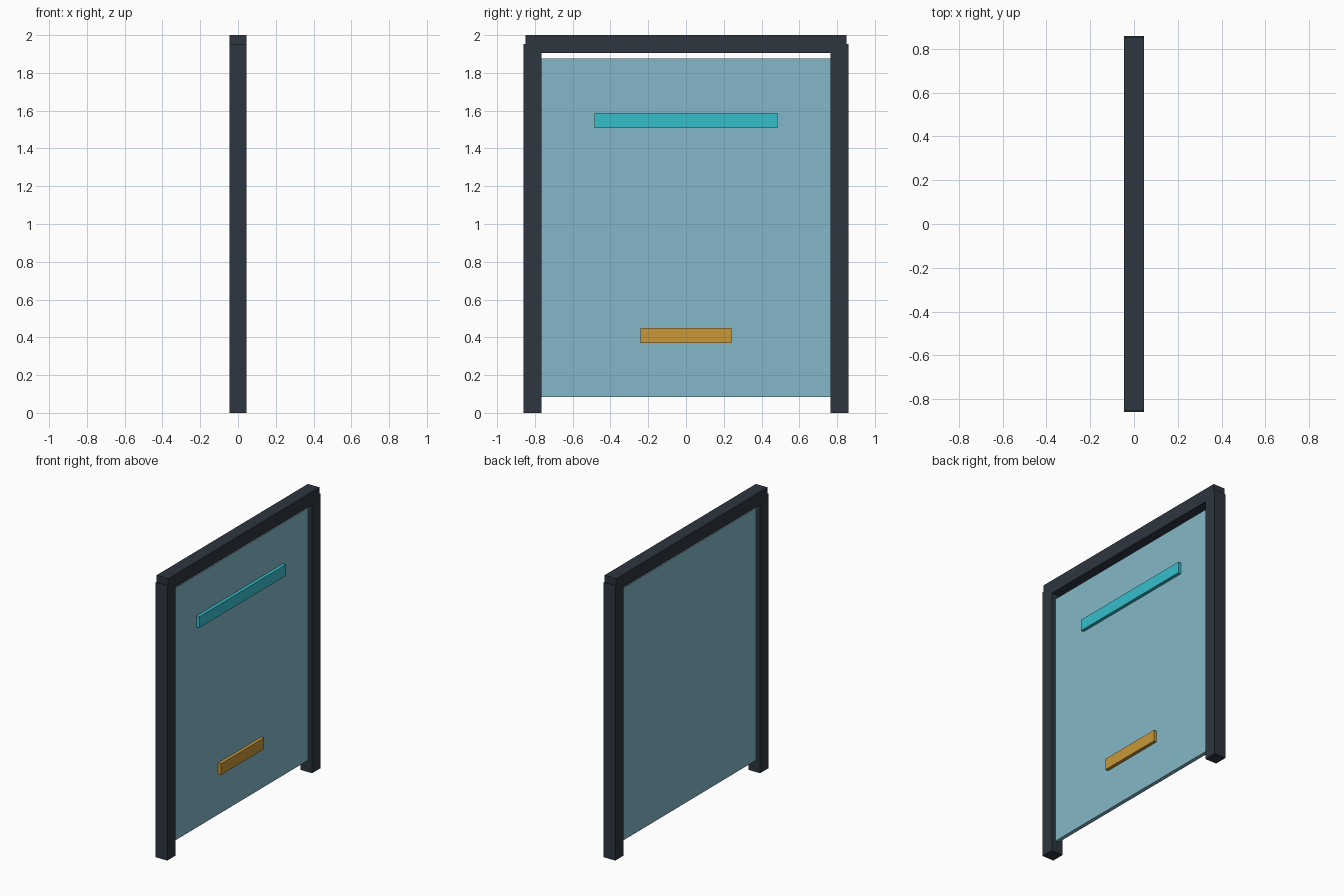
import bpy

cube = bpy.data.objects.get("Cube")
if cube:
    bpy.data.objects.remove(cube, do_unlink=True)


def to_linear(c):
    return ((c + 0.055) / 1.055) ** 2.4


def make_material(name, *srgb):
    color = (*[to_linear(c) for c in srgb], 1.0)
    mat = bpy.data.materials.new(name)
    mat.use_nodes = True
    mat.diffuse_color = color
    bsdf = next(n for n in mat.node_tree.nodes if n.type == 'BSDF_PRINCIPLED')
    bsdf.inputs["Base Color"].default_value = color
    return mat


def box(name, mat, x, y, z):
    """Box spanning the given (low, high) range on each axis."""
    spans = (x, y, z)
    bpy.ops.mesh.primitive_cube_add(size=1, location=[(a + b) / 2 for a, b in spans])
    obj = bpy.context.object
    obj.name = name
    obj.scale = [b - a for a, b in spans]
    bpy.ops.object.transform_apply(location=False, rotation=False, scale=True)
    obj.data.materials.append(mat)
    return obj


frame = make_material("dark slate frame", 0.18, 0.21, 0.25)
glass = make_material("pale blue glass", 0.52, 0.72, 0.785)
teal = make_material("bright teal", 0.21, 0.75, 0.80)
amber = make_material("amber", 0.785, 0.60, 0.22)

HALF = 0.0455     # half depth of the frame
FACE = 0.0135     # half thickness of the panel
PROUD = 0.036     # outer face of the strips

# Frame: two posts and a lintel that overlaps their tops
for side, name in ((-1, "front_post"), (1, "back_post")):
    y = sorted((side * 0.766, side * 0.859))
    box(name, frame, (-HALF, HALF), y, (0, 1.953))
box("lintel", frame, (-HALF, HALF), (-0.85, 0.85), (1.906, 2))

# Panel hung between the posts, clear of the floor and lintel
box("glass_panel", glass, (-FACE, FACE), (-0.766, 0.766), (0.083, 1.875))

# Raised strips on one face only
box("upper_strip", teal, (FACE, PROUD), (-0.485, 0.485), (1.508, 1.588))
box("lower_strip", amber, (FACE, PROUD), (-0.242, 0.242), (0.37, 0.45))
